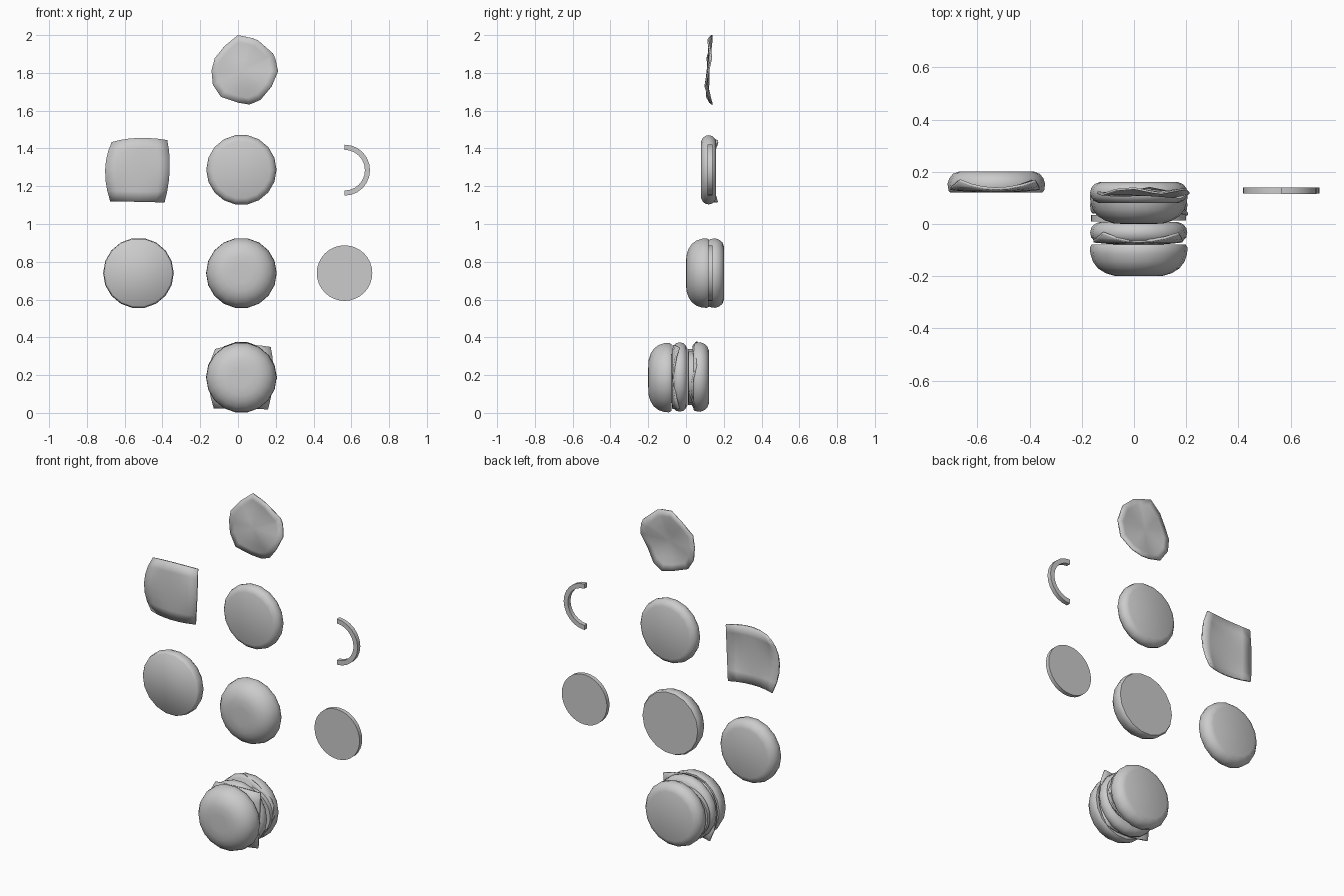
import bpy, bmesh, math
from mathutils import Vector

if "Cube" in bpy.data.objects:
    bpy.data.objects.remove(bpy.data.objects["Cube"])


def finish(name, bm, loc, angle=40):
    bmesh.ops.recalc_face_normals(bm, faces=bm.faces)
    me = bpy.data.meshes.new(name)
    bm.to_mesh(me)
    bm.free()
    ob = bpy.data.objects.new(name, me)
    ob.location = loc
    bpy.context.collection.objects.link(ob)
    bpy.ops.object.select_all(action='DESELECT')
    ob.select_set(True)
    bpy.context.view_layer.objects.active = ob
    bpy.ops.object.shade_smooth_by_angle(angle=math.radians(angle))
    return ob


def lathe(name, profile, loc, n=18, angle=60):
    """Closed disc turned around the y axis from (y, radius) pairs."""
    bm = bmesh.new()
    rings = []
    for y, r in profile:
        rings.append([bm.verts.new((r * math.cos(2 * math.pi * i / n), y,
                                    r * math.sin(2 * math.pi * i / n))) for i in range(n)])
    for a, b in zip(rings, rings[1:]):
        for i in range(n):
            j = (i + 1) % n
            bm.faces.new((a[i], a[j], b[j], b[i]))
    bm.faces.new(rings[0])
    bm.faces.new(rings[-1])
    return finish(name, bm, loc, angle)


def thicken(ob, t):
    m = ob.modifiers.new("thickness", 'SOLIDIFY')
    m.thickness = t
    m.offset = 0
    return ob


# Buns, patty and tomato as turned profiles; y grows towards the back
def top_bun(name, loc):
    return lathe(name, [(0, .05), (.002, .095), (.012, .127), (.03, .156), (.055, .175),
                        (.085, .185), (.11, .187), (.122, .18)], loc)


def bottom_bun(name, loc):
    return lathe(name, [(0, .176), (.008, .183), (.035, .187), (.055, .18),
                        (.072, .166), (.081, .143)], loc)


def patty(name, loc):
    return lathe(name, [(0, .152), (.008, .17), (.022, .182), (.04, .186),
                        (.058, .182), (.072, .17), (.08, .152)], loc)


def tomato(name, loc):
    return lathe(name, [(0, .147), (.024, .147)], loc, 32, 40)


# Half ring of onion
def onion(name, loc, n=12):
    bm = bmesh.new()
    secs = []
    for i in range(n + 1):
        a = math.pi * (i / n - .5)
        secs.append([bm.verts.new((r * math.cos(a), y, r * math.sin(a)))
                     for r, y in ((.108, 0), (.135, 0), (.135, .025), (.108, .025))])
    for a, b in zip(secs, secs[1:]):
        for k in range(4):
            l = (k + 1) % 4
            bm.faces.new((a[k], a[l], b[l], b[k]))
    bm.faces.new(secs[0])
    bm.faces.new(secs[-1])
    return finish(name, bm, loc)


# Cheese slice: 3x3 control points blended into a drooping sheet
def cheese(name, loc, n=6):
    ctrl = [[(-.145, .038, -.165), (0, .008, -.167), (.14, .04, -.17)],
            [(-.173, .01, 0), (0, 0, 0), (.168, .01, 0)],
            [(-.137, .042, .147), (0, .01, .17), (.154, .04, .158)]]

    def basis(t):
        return (t * (t - 1) / 2, 1 - t * t, t * (t + 1) / 2)
    bm = bmesh.new()
    grid = []
    for j in range(n + 1):
        row = []
        for i in range(n + 1):
            bu, bv = basis(2 * i / n - 1), basis(2 * j / n - 1)
            p = Vector()
            for a in range(3):
                for b in range(3):
                    p += Vector(ctrl[a][b]) * bv[a] * bu[b]
            row.append(bm.verts.new(p))
        grid.append(row)
    for j in range(n):
        for i in range(n):
            bm.faces.new((grid[j][i], grid[j][i + 1], grid[j + 1][i + 1], grid[j + 1][i]))
    return thicken(finish(name, bm, loc), .01)


# Lettuce leaf: irregular outline with a wavy surface
def lettuce(name, loc):
    outline = [(.192, -.005), (.178, .06), (.165, .09), (.085, .16), (.05, .172), (-.02, .187),
               (-.09, .13), (-.143, .065), (-.16, 0), (-.153, -.075), (-.11, -.14),
               (-.02, -.17), (.04, -.18), (.1, -.155), (.158, -.085)]
    bm = bmesh.new()

    def vert(x, z, s):
        y = .012 * s * math.sin(4 * math.atan2(z, x) + .6) + .009 * math.sin(17 * z - .8)
        return bm.verts.new((x, y, z))
    mid = vert(0, 0, 0)
    rings = [[vert(x * s, z * s, s * s) for x, z in outline] for s in (.3, .55, .8, 1)]
    n = len(outline)
    for i in range(n):
        j = (i + 1) % n
        bm.faces.new((mid, rings[0][i], rings[0][j]))
        for a, b in zip(rings, rings[1:]):
            bm.faces.new((a[i], b[i], b[j], a[j]))
    return thicken(finish(name, bm, loc), .008)


# Separate ingredients
lettuce("loose_lettuce", (.02, .12, 1.813))
cheese("loose_cheese", (-.53, .125, 1.285))
patty("loose_patty", (.018, .08, 1.287))
onion("loose_onion", (.564, .115, 1.285))
bottom_bun("loose_bottom_bun", (-.527, .12, .74))
top_bun("loose_top_bun", (.018, 0, .74))
tomato("loose_tomato", (.564, .116, .74))

# Stacked burger
top_bun("stack_top_bun", (.018, -.2, .187))
cheese("stack_cheese", (.018, -.076, .19))
patty("stack_patty", (.018, -.073, .19))
tomato("stack_tomato", (-.018, .01, .19))
onion("stack_onion", (.065, .014, .19))
lettuce("stack_lettuce", (.015, .04, .19))
bottom_bun("stack_bottom_bun", (.018, .04, .19))
